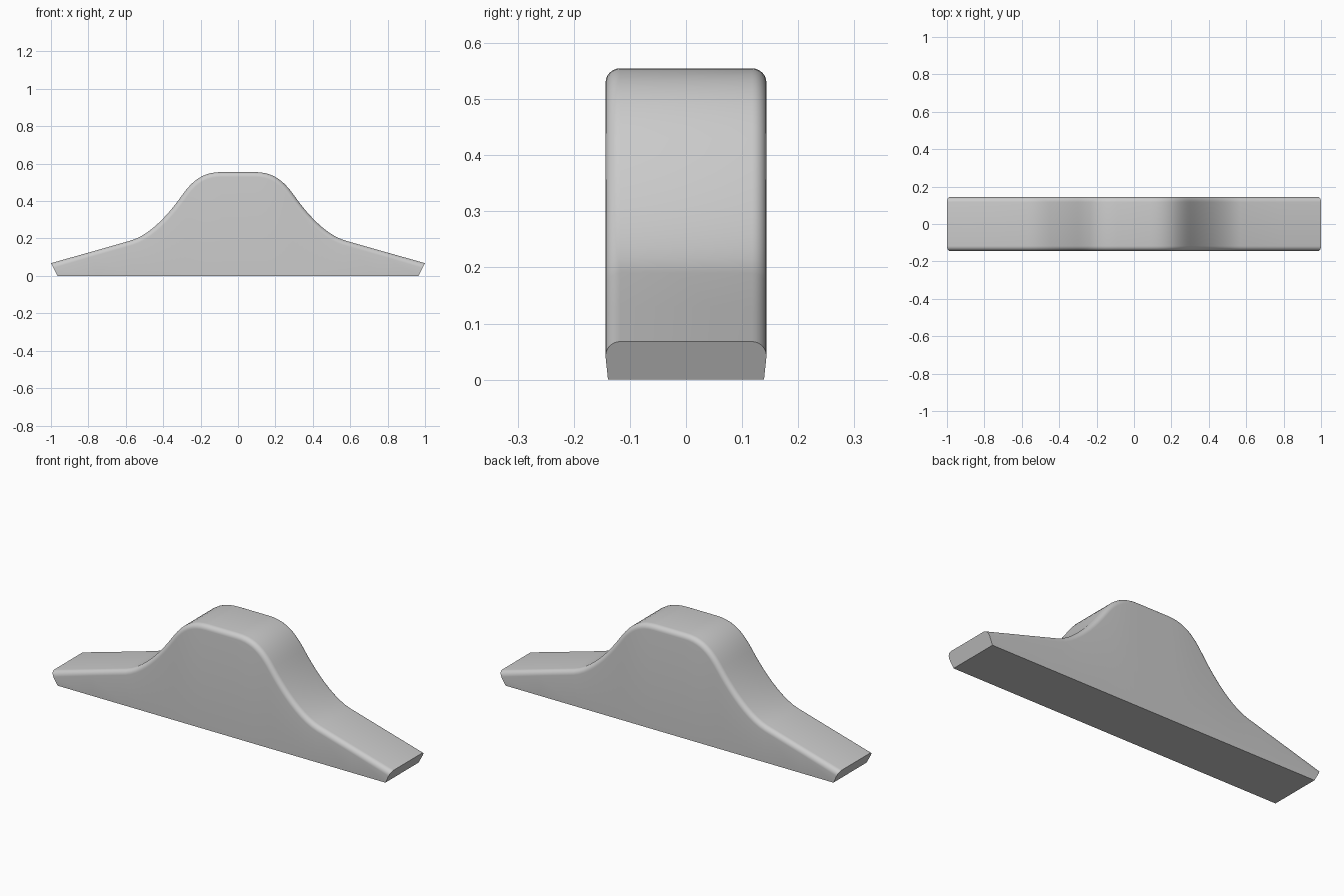
import bpy, bmesh, math
from mathutils import Vector

if "Cube" in bpy.data.objects:
    bpy.data.objects.remove(bpy.data.objects["Cube"])

HALF_W, BASE_W, R = 0.1435, 0.139, 0.026


def bezier(a, b, c, d, n):
    a, b, c, d = map(Vector, (a, b, c, d))
    return [a*(1-t)**3 + b*3*t*(1-t)**2 + c*3*t*t*(1-t) + d*t**3
            for t in (i/n for i in range(n+1))]


# Right half of the bell-shaped outline (x, z), from tip to crown
half = [Vector((1.0, 0.068)), Vector((0.78, 0.130))]
half += bezier((0.57, 0.19), (0.47, 0.22), (0.37, 0.33), (0.30, 0.43), 10)
half += bezier((0.30, 0.43), (0.247, 0.505), (0.192, 0.555), (0.09, 0.555), 10)[1:]
profile = half + [Vector((-p.x, p.y)) for p in reversed(half)]


def inward(i):
    """Direction in which the outline shrinks at the rounded edge."""
    if i in (0, len(profile) - 1):          # stay on the slanted end face
        s = 1 if i == 0 else -1
        return Vector((-0.035 * s, -0.068)) / 0.068
    t = (profile[i+1] - profile[i-1]).normalized()
    return Vector((-t.y, t.x))


# Cross-section at each outline point: drafted sides and rounded top edges
bm = bmesh.new()
sections = []
for i, p in enumerate(profile):
    side = []
    for k in range(7):
        a = math.radians(15 * k)
        q = p + inward(i) * R * (1 - math.sin(a))
        side.append((HALF_W - R * (1 - math.cos(a)), q))
    side.insert(0, (BASE_W, Vector((p.x * 0.965, 0))))
    ring = [(-y, q) for y, q in side] + [(y, q) for y, q in reversed(side)]
    sections.append([bm.verts.new((q.x, y, q.y)) for y, q in ring])

# Skin the sections and close both ends
n = len(sections[0])
for s0, s1 in zip(sections, sections[1:]):
    for j in range(n):
        k = (j + 1) % n
        bm.faces.new((s0[j], s0[k], s1[k], s1[j]))
bm.faces.new(sections[0])
bm.faces.new(sections[-1])
bmesh.ops.recalc_face_normals(bm, faces=bm.faces)

mesh = bpy.data.meshes.new("humped_body")
bm.to_mesh(mesh)
bm.free()
body = bpy.data.objects.new("humped_body", mesh)
bpy.context.collection.objects.link(body)
bpy.context.view_layer.objects.active = body
body.select_set(True)
bpy.ops.object.shade_smooth_by_angle(angle=math.radians(30))
